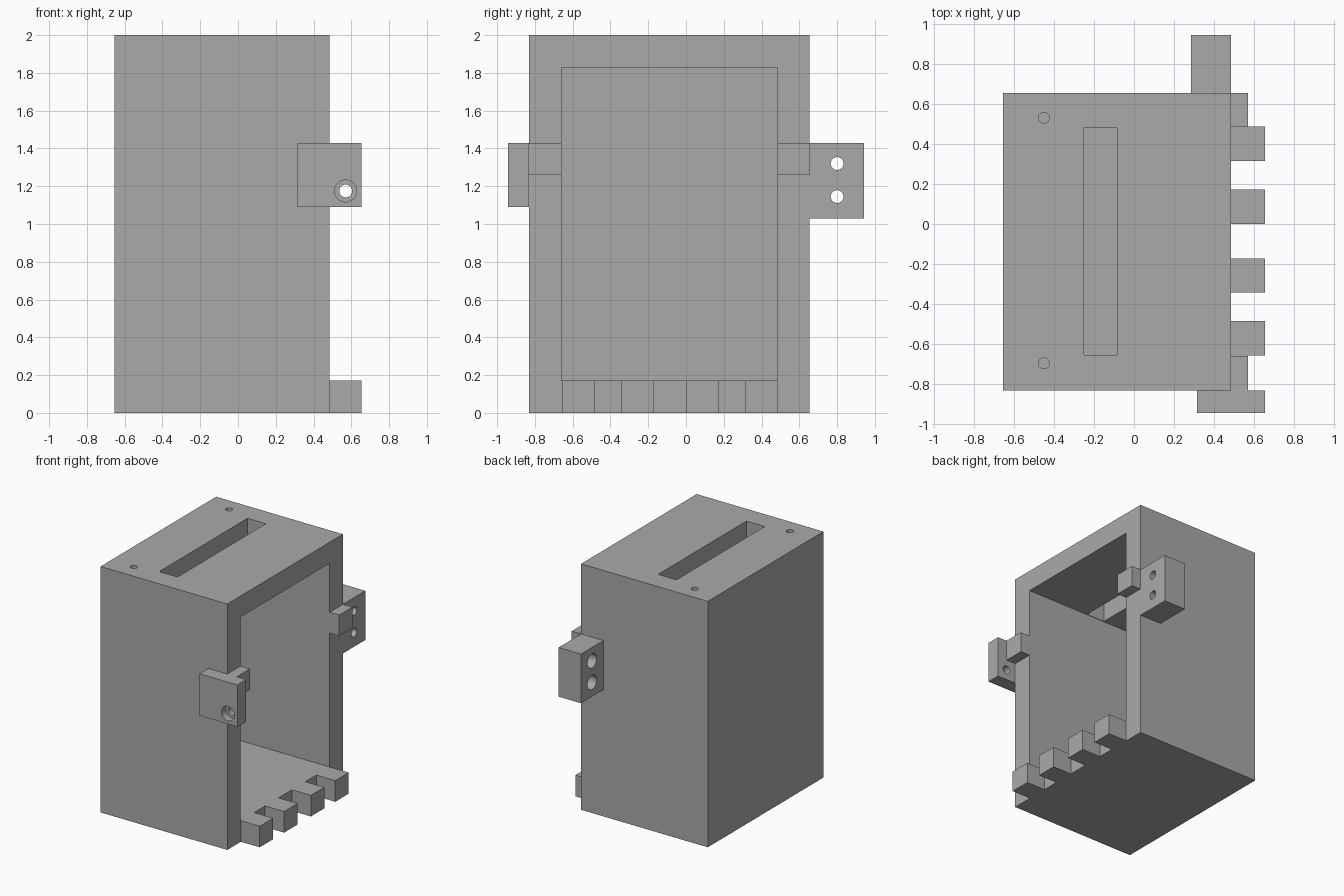
import bpy
import math

if "Cube" in bpy.data.objects:
    bpy.data.objects.remove(bpy.data.objects["Cube"], do_unlink=True)

GREY = (0.4, 0.4, 0.4, 1.0)
grey = bpy.data.materials.new("plain_grey")
grey.use_nodes = True
grey.diffuse_color = GREY
grey.node_tree.nodes["Principled BSDF"].inputs["Base Color"].default_value = GREY


def box(name, xs, ys, zs):
    """Axis-aligned block spanning the given ranges."""
    bpy.ops.mesh.primitive_cube_add(size=1)
    ob = bpy.context.object
    ob.name = name
    spans = (xs, ys, zs)
    ob.location = [(a + b) / 2 for a, b in spans]
    ob.scale = [b - a for a, b in spans]
    bpy.ops.object.transform_apply(location=True, rotation=False, scale=True)
    ob.data.materials.append(grey)
    return ob


def rod(centre, radius, depth, axis):
    """Round cutter along the x, y or z axis."""
    turn = {"x": (0, math.pi / 2, 0), "y": (math.pi / 2, 0, 0), "z": (0, 0, 0)}[axis]
    bpy.ops.mesh.primitive_cylinder_add(vertices=40, radius=radius, depth=depth,
                                        location=centre, rotation=turn)
    ob = bpy.context.object
    ob.name = "hole_cutter"
    ob.data.materials.append(grey)
    return ob


def cut(target, cutter):
    """Subtract the cutter and discard it."""
    cutter.hide_render = True
    mod = target.modifiers.new("cut", "BOOLEAN")
    mod.operation = "DIFFERENCE"
    mod.solver = "EXACT"
    mod.object = cutter
    bpy.context.view_layer.objects.active = target
    bpy.ops.object.modifier_apply(modifier=mod.name)
    bpy.data.objects.remove(cutter, do_unlink=True)


def smooth_holes(ob):
    bpy.ops.object.select_all(action="DESELECT")
    ob.select_set(True)
    bpy.context.view_layer.objects.active = ob
    bpy.ops.object.shade_smooth_by_angle(angle=math.radians(30))


# Main case, hollow and open on one side
SIDE = 0.485
case = box("case", (-0.655, SIDE), (-0.83, 0.655), (0, 2))
cut(case, box("cavity", (-SIDE, 0.8), (-0.66, SIDE), (0.172, 1.828)))

# Slot through the top, and blind screw holes beside it
cut(case, box("slot", (-0.25, -0.085), (-0.655, 0.48), (1.7, 2.1)))
for y in (-0.695, 0.53):
    cut(case, rod((-0.45, y, 2), 0.027, 0.6, "z"))
smooth_holes(case)

# Row of teeth along the floor edge
for i, y in enumerate((-0.57, -0.257, 0.087, 0.4)):
    box(f"floor_tooth_{i + 1}", (SIDE, 0.655), (y - 0.086, y + 0.086), (0, 0.172))

# Tabs on the two upright edges
box("front_tab", (SIDE, 0.57), (-0.83, -0.66), (1.26, 1.43))
box("rear_tab", (SIDE, 0.57), (SIDE, 0.655), (1.26, 1.43))

# Front plate with one counterbored hole
plate = box("front_plate", (0.315, 0.655), (-0.943, -0.83), (1.09, 1.43))
cut(plate, rod((0.57, -0.885, 1.175), 0.034, 0.5, "y"))
cut(plate, rod((0.57, -0.943, 1.175), 0.058, 0.11, "y"))
smooth_holes(plate)

# Rear block with two counterbored holes
block = box("rear_block", (0.285, SIDE), (0.655, 0.943), (1.03, 1.43))
for z in (1.145, 1.32):
    cut(block, rod((0.385, 0.8, z), 0.034, 0.6, "x"))
    cut(block, rod((0.285, 0.8, z), 0.058, 0.16, "x"))
smooth_holes(block)
